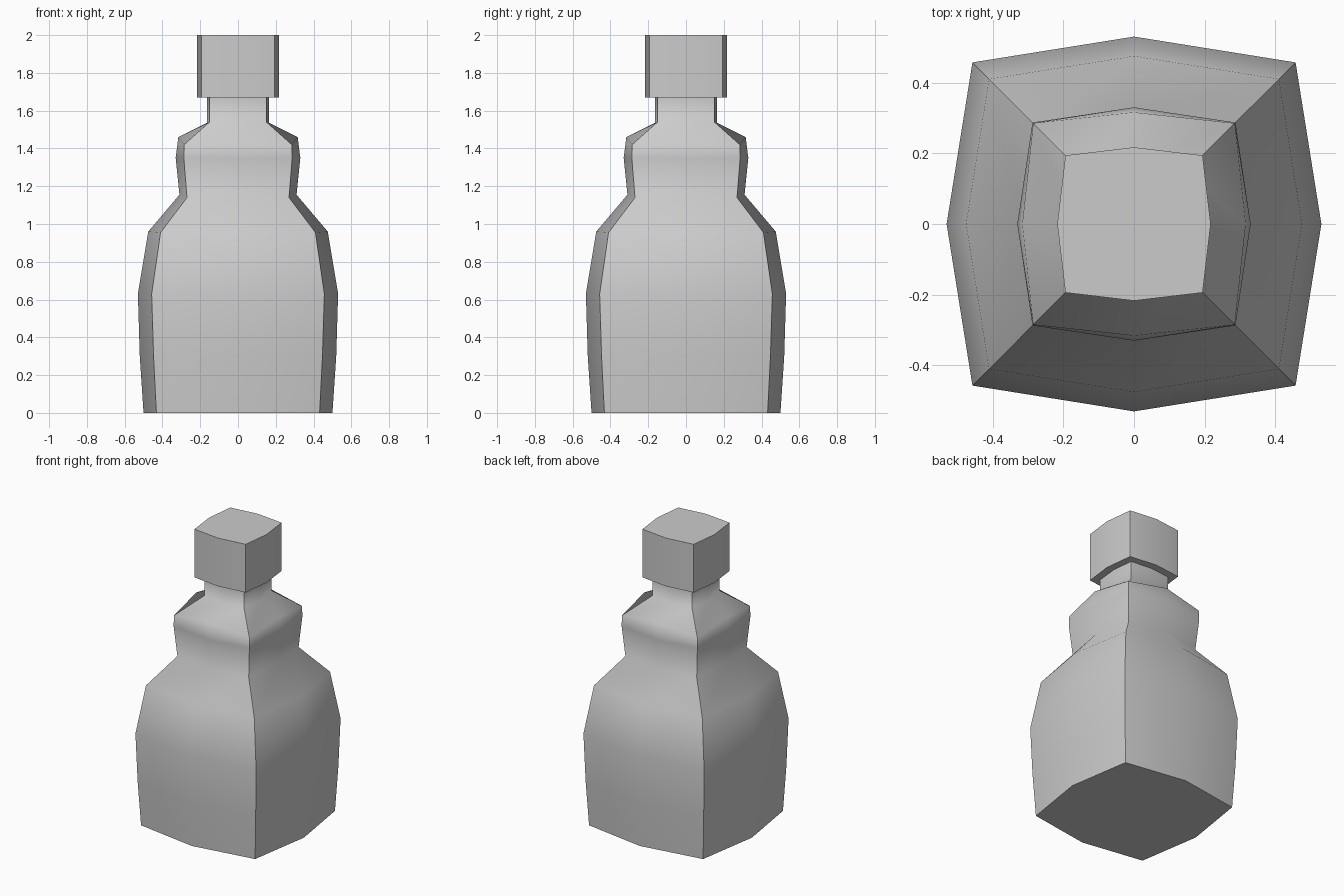
import bpy
import bmesh

if "Cube" in bpy.data.objects:
    bpy.data.objects.remove(bpy.data.objects["Cube"])

SIDES = [(1, 0), (1, 1), (0, 1), (-1, 1), (-1, 0), (-1, -1), (0, -1), (1, -1)]


def loft(name, profile, close_top=True):
    """Stack bulged-square rings: (mid radius, mid z, corner half-width, corner z)."""
    bm = bmesh.new()
    rings = []
    for mid, mid_z, corner, corner_z in profile:
        ring = []
        for x, y in SIDES:
            is_corner = x != 0 and y != 0
            r, z = (corner, corner_z) if is_corner else (mid, mid_z)
            ring.append(bm.verts.new((x * r, y * r, z)))
        rings.append(ring)
    for low, high in zip(rings, rings[1:]):
        for i in range(8):
            j = (i + 1) % 8
            bm.faces.new((low[i], low[j], high[j], high[i]))
        # crisp vertical corners, soft side centres
        for i in (1, 3, 5, 7):
            bm.edges.get((low[i], high[i])).smooth = False
    caps = [bm.faces.new(rings[0][::-1])]
    if close_top:
        caps.append(bm.faces.new(rings[-1]))
    for f in bm.faces:
        f.smooth = f not in caps
    for cap in caps:
        for e in cap.edges:
            e.smooth = False
    mesh = bpy.data.meshes.new(name)
    bm.to_mesh(mesh)
    bm.free()
    obj = bpy.data.objects.new(name, mesh)
    bpy.context.collection.objects.link(obj)
    return obj


# Bottle body, shoulder and neck
loft("bottle_body", [
    (0.50, 0.00, 0.432, 0.00),
    (0.52, 0.30, 0.447, 0.30),
    (0.53, 0.63, 0.457, 0.63),
    (0.475, 0.96, 0.41, 0.955),
    (0.31, 1.155, 0.27, 1.14),
    (0.33, 1.35, 0.287, 1.35),
    (0.316, 1.46, 0.285, 1.42),
    (0.165, 1.535, 0.15, 1.54),
    (0.165, 1.67, 0.15, 1.67),
], close_top=False)

# Stopper on top of the neck
loft("stopper", [
    (0.217, 1.67, 0.194, 1.67),
    (0.217, 2.00, 0.194, 2.00),
])
